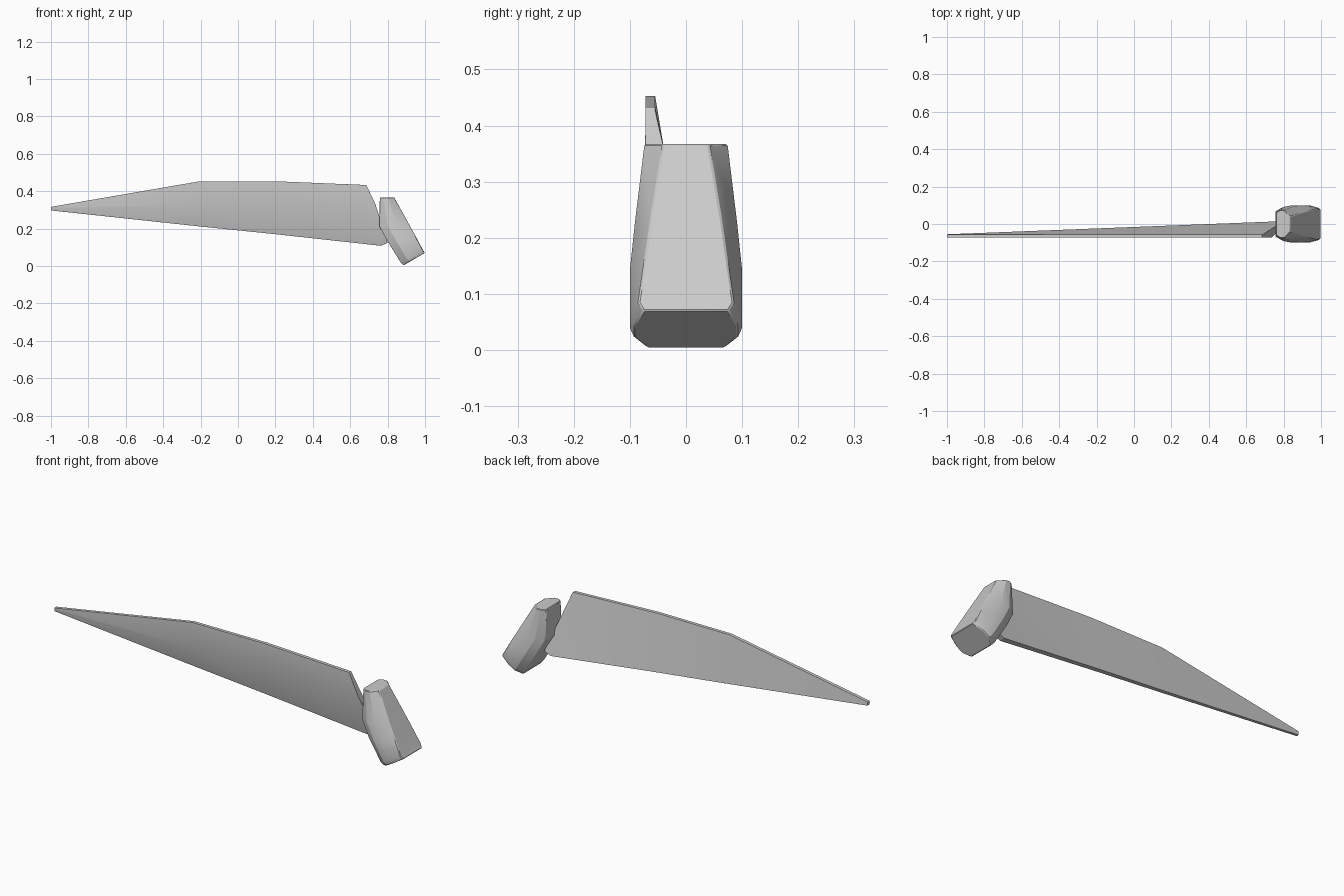
import bpy, bmesh

cube = bpy.data.objects.get("Cube")
if cube:
    bpy.data.objects.remove(cube, do_unlink=True)

grey = bpy.data.materials.new("plain grey")
grey.use_nodes = True
colour = (0.6, 0.6, 0.6, 1)
grey.diffuse_color = colour
grey.node_tree.nodes["Principled BSDF"].inputs["Base Color"].default_value = colour


def loft(name, rings, bevel, segments, limit):
    """Skin a list of equal-sized rings, cap both ends and soften the edges."""
    bm = bmesh.new()
    loops = [[bm.verts.new(p) for p in ring] for ring in rings]
    count = len(loops[0])
    for a, b in zip(loops, loops[1:]):
        for i in range(count):
            j = (i + 1) % count
            bm.faces.new((a[i], a[j], b[j], b[i]))
    bm.faces.new(loops[0])
    bm.faces.new(loops[-1])
    bmesh.ops.recalc_face_normals(bm, faces=bm.faces)
    mesh = bpy.data.meshes.new(name)
    bm.to_mesh(mesh)
    bm.free()
    mesh.materials.append(grey)
    obj = bpy.data.objects.new(name, mesh)
    bpy.context.collection.objects.link(obj)
    mod = obj.modifiers.new("soft edges", 'BEVEL')
    mod.width = bevel
    mod.segments = segments
    mod.limit_method = 'ANGLE'
    mod.angle_limit = limit
    bpy.ops.object.select_all(action='DESELECT')
    obj.select_set(True)
    bpy.context.view_layer.objects.active = obj
    bpy.ops.object.shade_smooth_by_angle(angle=0.45)
    return obj


def blade_ring(top, crease, bottom):
    """Slanted five-sided section; the lower edge drifts back toward the root."""
    t = (bottom[0] + 1) / 1.79
    return [(top[0], -0.072, top[1]),
            (crease[0], -0.073, crease[1]),
            (bottom[0], -0.068 + 0.053 * t, bottom[1]),
            (bottom[0], -0.055 + 0.07 * t, bottom[1]),
            (top[0], -0.055, top[1])]


# Long tapering blade, tip to root
loft("blade", [
    blade_ring((-1, 0.316), (-1, 0.307), (-1, 0.297)),
    blade_ring((-0.21, 0.452), (-0.21, 0.32), (-0.21, 0.212)),
    blade_ring((0.2, 0.453), (0.2, 0.33), (0.2, 0.17)),
    blade_ring((0.685, 0.433), (0.73, 0.34), (0.765, 0.108)),
    blade_ring((0.69, 0.425), (0.735, 0.33), (0.80, 0.125)),
], 0.006, 3, 0.9)


def knuckle_ring(inner, outer, half, inner_half, outer_half):
    """Eight-sided section, mirrored across the middle plane."""
    def at(t):
        return [a + (b - a) * t for a, b in zip(inner, outer)]
    side = [(at(0), inner_half), (at(0.28), half),
            (at(0.58), half), (at(1), outer_half)]
    ring = [(p[0], -w, p[1]) for p, w in side]
    return ring + [(p[0], w, p[1]) for p, w in reversed(side)]


# Faceted tilted knuckle at the root, top to bottom
loft("root_knuckle", [
    knuckle_ring((0.758, 0.367), (0.835, 0.367), 0.074, 0.06, 0.04),
    knuckle_ring((0.757, 0.21), (0.905, 0.24), 0.091, 0.068, 0.062),
    knuckle_ring((0.80, 0.132), (0.955, 0.15), 0.1, 0.078, 0.075),
    knuckle_ring((0.868, 0.022), (0.989, 0.085), 0.1, 0.076, 0.085),
    knuckle_ring((0.885, 0.003), (0.999, 0.07), 0.092, 0.068, 0.076),
], 0.003, 1, 0.6)
